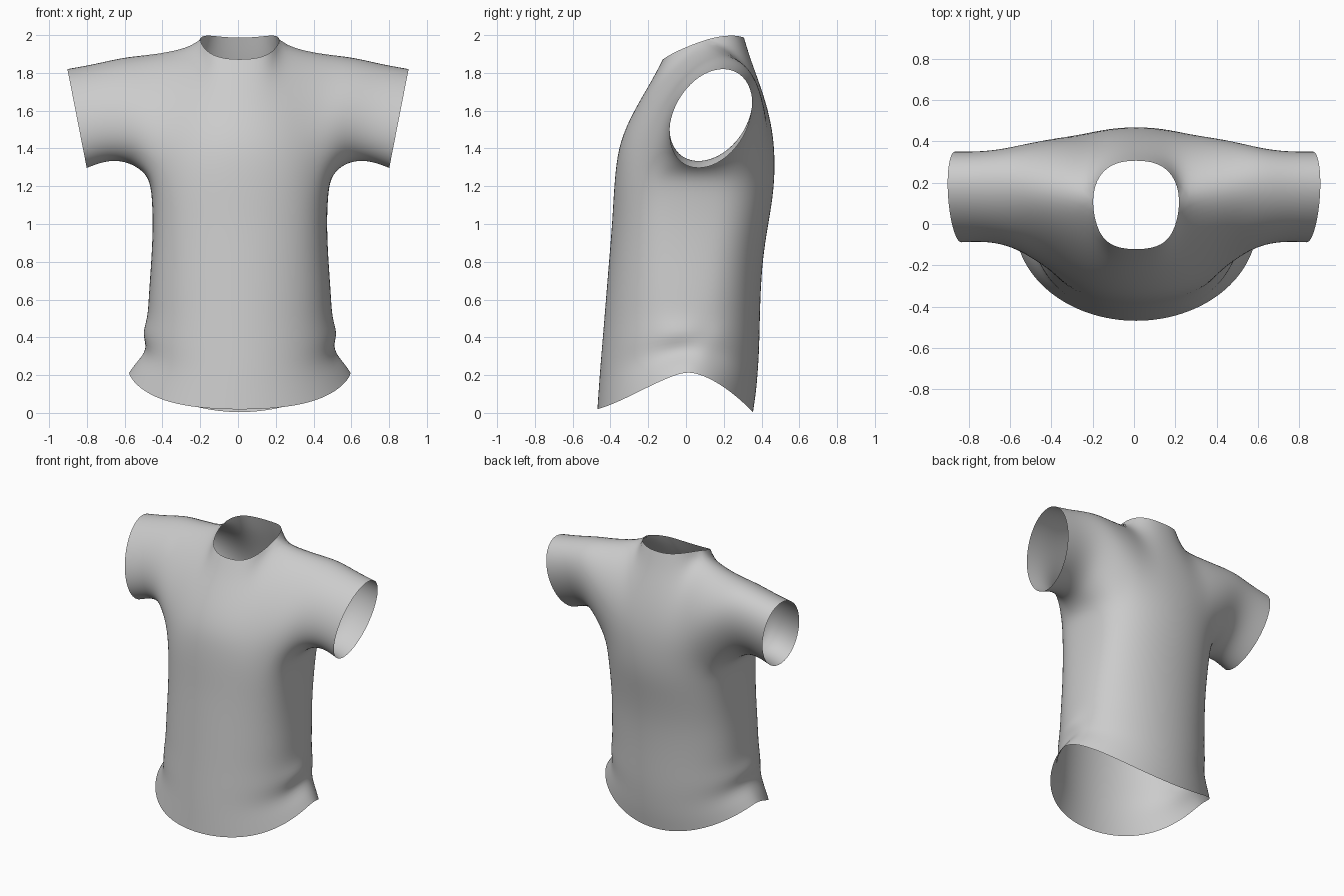
import bpy
import bmesh
from math import sin, cos, pi, radians
from mathutils import Vector

if "Cube" in bpy.data.objects:
    bpy.data.objects.remove(bpy.data.objects["Cube"], do_unlink=True)

cloth = bpy.data.materials.new("grey cloth")
cloth.use_nodes = True
cloth.diffuse_color = (0.6, 0.6, 0.6, 1)
cloth.node_tree.nodes["Principled BSDF"].inputs["Base Color"].default_value = (0.6, 0.6, 0.6, 1)

N, ROWS, EDGE = 32, 5, 5      # ring columns, yoke rows, outermost panel column
SHIFT = 0.01
bm = bmesh.new()


def vert(x, y, z):
    return bm.verts.new((x, y, z))


def bridge(a, b, closed=True):
    for i in range(len(a) if closed else len(a) - 1):
        j = (i + 1) % len(a)
        bm.faces.new((a[i], a[j], b[j], b[i])) if a[i] != b[i] and a[j] != b[j] else None


# Body: rings of (front height, side height, half width, side pinch, front y, back y)
body = [(0.01, 0.22, 0.59, 0.0, -0.472, 0.357), (0.11, 0.27, 0.555, 0.0, -0.465, 0.372),
        (0.22, 0.34, 0.52, -0.025, -0.457, 0.382), (0.34, 0.42, 0.515, 0.0, -0.447, 0.389),
        (0.48, 0.5, 0.495, -0.005, -0.435, 0.392), (0.64, 0.63, 0.485, 0.0, -0.422, 0.396),
        (0.82, 0.82, 0.47, 0.0, -0.407, 0.407), (1.0, 1.0, 0.463, 0.0, -0.392, 0.435),
        (1.15, 1.14, 0.468, 0.0, -0.384, 0.462), (1.3, 1.25, 0.482, 0.0, -0.378, 0.482)]
rings = []
for zf, zs, w, pinch, yf, yb in body:
    ring = []
    boxy = min(1, zf / 1.0)
    for k in range(N):
        t = 2 * pi * k / N
        c, s = cos(t), sin(t)
        if s < 0:
            y = yf * (-s) ** (1 - 0.3 * boxy)
            lift = 0.7 * (1 + s) + 0.3 * cos(pi * s / 2) ** 2
        else:
            y = yb * s ** (1 - 0.4 * boxy)
            lift = 1 - s ** 1.7
        x = w * c + pinch * c ** 5 + SHIFT
        ring.append(vert(x, y, zf + (zs - zf) * lift - 0.008 * s))
    rings.append(ring)
for a, b in zip(rings, rings[1:]):
    bridge(a, b)

# Yoke: front and back panels rise from the top ring to neckline and shoulder seams
shoulder = [(0.222, 0.12, 1.986), (0.35, 0.155, 1.962), (0.5, 0.17, 1.936)]
necks = {-1: [(0, -0.125, 1.87), (0.1, -0.116, 1.876), (0.183, -0.06, 1.912)],
         1: [(0, 0.31, 1.985), (0.1, 0.3, 1.99), (0.18, 0.245, 2.002)]}
drape_out = {-1: (0.21, 0.19, 0.165), 1: (0.21, 0.225, 0.24)}
drape_down = {-1: (0.1, 0.07, 0.04), 1: (0.075, 0.055, 0.035)}
grid = {}
seam = {}
for side in (-1, 1):
    for col in range(-EDGE, EDGE + 1):
        n = abs(col)
        base = rings[-1][(side * (N // 4) - side * col) % N]
        end = Vector((necks[side] + shoulder)[n])
        end.x = end.x * (1 if col >= 0 else -1) + SHIFT
        p0 = base.co.copy()
        if side < 0:
            p1 = p0 + Vector((0, -0.012, 0.19))
        else:
            p1 = p0 + Vector((0, 0.01 + 0.2 * (n / EDGE) ** 1.7, 0.3))
        if n < 3:
            p2 = end - (end - p0) * (0.3 if side < 0 else 0.25)
        else:
            p2 = end + Vector((0, side * drape_out[side][n - 3], -drape_down[side][n - 3]))
        grid[side, col, 0] = base
        for row in range(1, ROWS + 1):
            t = row / ROWS
            u = 1 - t
            p = u**3 * p0 + 3 * u * u * t * p1 + 3 * u * t * t * p2 + t**3 * end
            if row == ROWS and n >= 3:
                if col not in seam:
                    seam[col] = vert(*end)
                grid[side, col, row] = seam[col]
            else:
                grid[side, col, row] = vert(*p)
    for row in range(ROWS):
        bridge([grid[side, c, row] for c in range(-EDGE, EDGE + 1)],
               [grid[side, c, row + 1] for c in range(-EDGE, EDGE + 1)], False)

# Sleeves: (top x, bottom x, top z, bottom z, front y, back y) from armhole to cuff
sleeve = [(0.59, 0.55, 1.912, 1.31, -0.13, 0.395), (0.67, 0.615, 1.893, 1.33, -0.107, 0.376),
          (0.78, 0.7, 1.866, 1.333, -0.095, 0.366), (0.905, 0.8, 1.83, 1.293, -0.094, 0.358)]
for m in (1, -1):
    corner = 0 if m > 0 else N // 2
    under = [rings[-1][(corner + m * k) % N] for k in range(-2, 3)]
    loop = [grid[-1, m * EDGE, r] for r in range(ROWS, -1, -1)]
    loop += under + [grid[1, m * EDGE, r] for r in range(ROWS)]
    count = len(loop)
    for xt, xb, zt, zb, yf, yb in sleeve:
        ring = []
        for i in range(count):
            phi = radians(90 + 360 * i / count + 12 * sin(2 * pi * i / count))
            up = sin(phi)
            x = (xt + xb) / 2 + (xt - xb) / 2 * up
            y = (yf + yb) / 2 + (yb - yf) / 2 * cos(phi - 0.3)
            ring.append(vert(m * x, y, (zt + zb) / 2 + (zt - zb) / 2 * up))
        bridge(loop, ring)
        loop = ring

# Relax the yoke and sleeves so the panels flow into each other
upper = [v for v in bm.verts if v.co.z > 1.27 and not v.is_boundary]
for _ in range(2):
    bmesh.ops.smooth_vert(bm, verts=upper, factor=0.5,
                          use_axis_x=True, use_axis_y=True, use_axis_z=True)

# Uneven folds at the sides just above the hem
for k, amount in ((0, 0.012), (1, -0.015), (N - 1, 0.012), (N // 2, -0.01), (N // 2 + 1, -0.01)):
    rings[3][k].co.x += amount
    rings[2][k].co.x -= amount

bmesh.ops.recalc_face_normals(bm, faces=bm.faces)
mesh = bpy.data.meshes.new("shirt")
bm.to_mesh(mesh)
bm.free()
mesh.materials.append(cloth)
shirt = bpy.data.objects.new("shirt", mesh)
bpy.context.collection.objects.link(shirt)
mesh.shade_smooth()
sub = shirt.modifiers.new("smooth cloth", "SUBSURF")
sub.levels = sub.render_levels = 2
